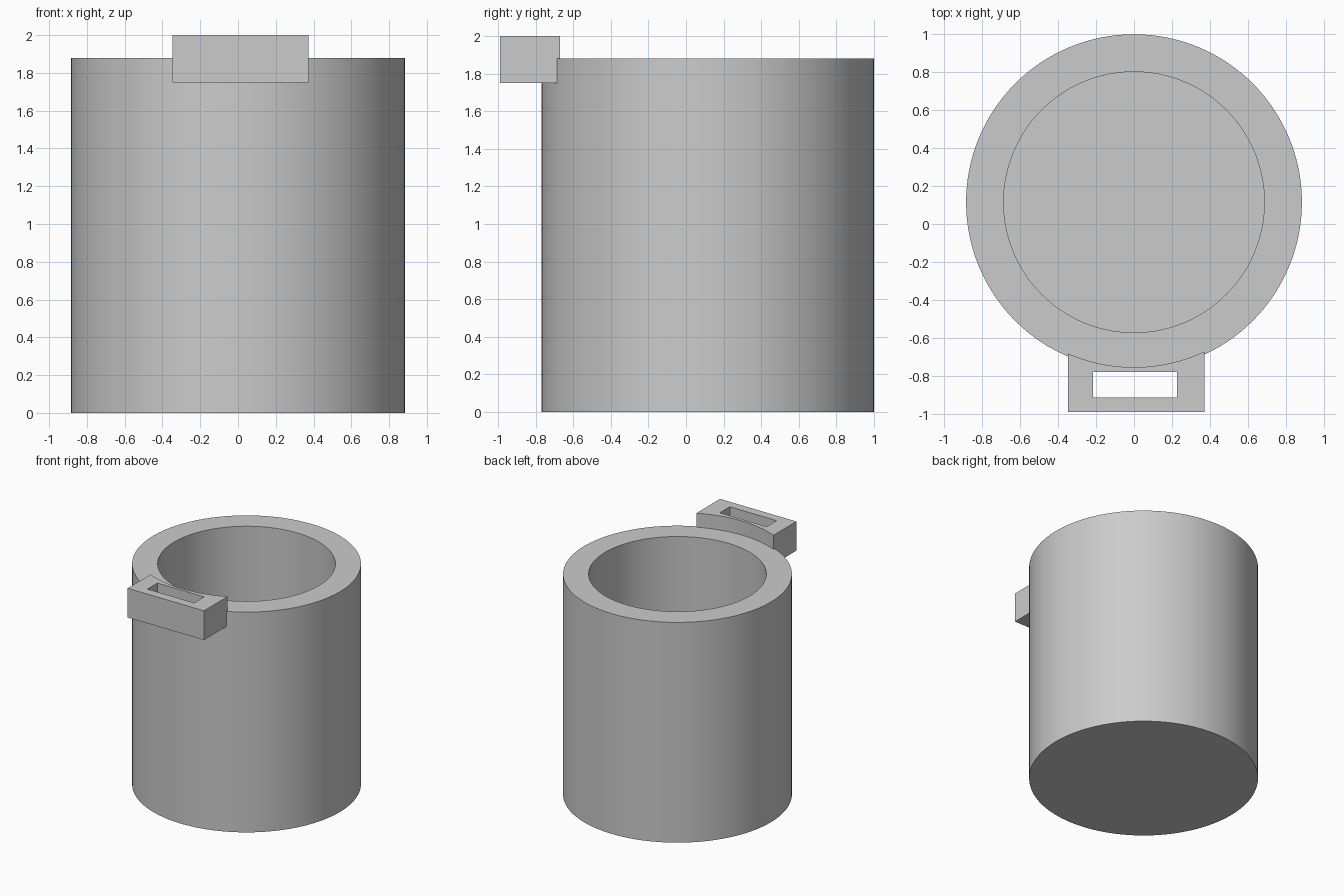
import bpy
import bmesh
from math import asin, cos, sin, pi
from mathutils import Vector

if "Cube" in bpy.data.objects:
    bpy.data.objects.remove(bpy.data.objects["Cube"], do_unlink=True)

CENTRE_Y = 0.115
OUTER, INNER, HEIGHT, FLOOR = 0.885, 0.687, 1.88, 0.2

grey = bpy.data.materials.new("plain_grey")
grey.use_nodes = True
colour = (0.6, 0.6, 0.6, 1)
grey.diffuse_color = colour
grey.node_tree.nodes["Principled BSDF"].inputs["Base Color"].default_value = colour


def finish(bm, name):
    bmesh.ops.recalc_face_normals(bm, faces=bm.faces)
    mesh = bpy.data.meshes.new(name)
    bm.to_mesh(mesh)
    bm.free()
    mesh.materials.append(grey)
    obj = bpy.data.objects.new(name, mesh)
    bpy.context.collection.objects.link(obj)
    bpy.ops.object.select_all(action="DESELECT")
    obj.select_set(True)
    bpy.context.view_layer.objects.active = obj
    bpy.ops.object.shade_smooth_by_angle(angle=pi / 6)
    return obj


# Cup body: wall and floor section turned about the vertical axis
bm = bmesh.new()
section = [(0, 0), (OUTER, 0), (OUTER, HEIGHT), (INNER, HEIGHT), (INNER, FLOOR), (0, FLOOR)]
verts = [bm.verts.new((x, CENTRE_Y, z)) for x, z in section]
edges = [bm.edges.new(pair) for pair in zip(verts, verts[1:])]
bmesh.ops.spin(bm, geom=verts + edges, cent=(0, CENTRE_Y, 0), axis=(0, 0, 1),
               angle=2 * pi, steps=128)
bmesh.ops.remove_doubles(bm, verts=bm.verts, dist=0.0005)
finish(bm, "cup_body")

# Strap loop: slotted block whose back follows the cup wall
LEFT, RIGHT, FRONT, BOTTOM, TOP = 0.372, -0.348, -0.99, 1.75, 2.0
ARC = 0.87
a0, a1 = asin(RIGHT / ARC), asin(LEFT / ARC)
arc = []
for i in range(21):
    a = a0 + (a1 - a0) * i / 20
    arc.append((ARC * sin(a), CENTRE_Y - ARC * cos(a)))
outline = [(LEFT, FRONT), (RIGHT, FRONT)] + arc
slot = [(-0.215, -0.915), (0.227, -0.915), (0.227, -0.78), (-0.215, -0.78)]

bm = bmesh.new()
edges = []
for loop in (outline, slot):
    ring = [bm.verts.new((x, y, BOTTOM)) for x, y in loop]
    edges += [bm.edges.new((v, ring[i - 1])) for i, v in enumerate(ring)]
bmesh.ops.triangle_fill(bm, edges=edges, use_beauty=True, normal=(0, 0, 1))
made = bmesh.ops.extrude_face_region(bm, geom=bm.faces[:], use_keep_orig=True)
top = [g for g in made["geom"] if isinstance(g, bmesh.types.BMVert)]
bmesh.ops.translate(bm, verts=top, vec=Vector((0, 0, TOP - BOTTOM)))
finish(bm, "strap_loop")
